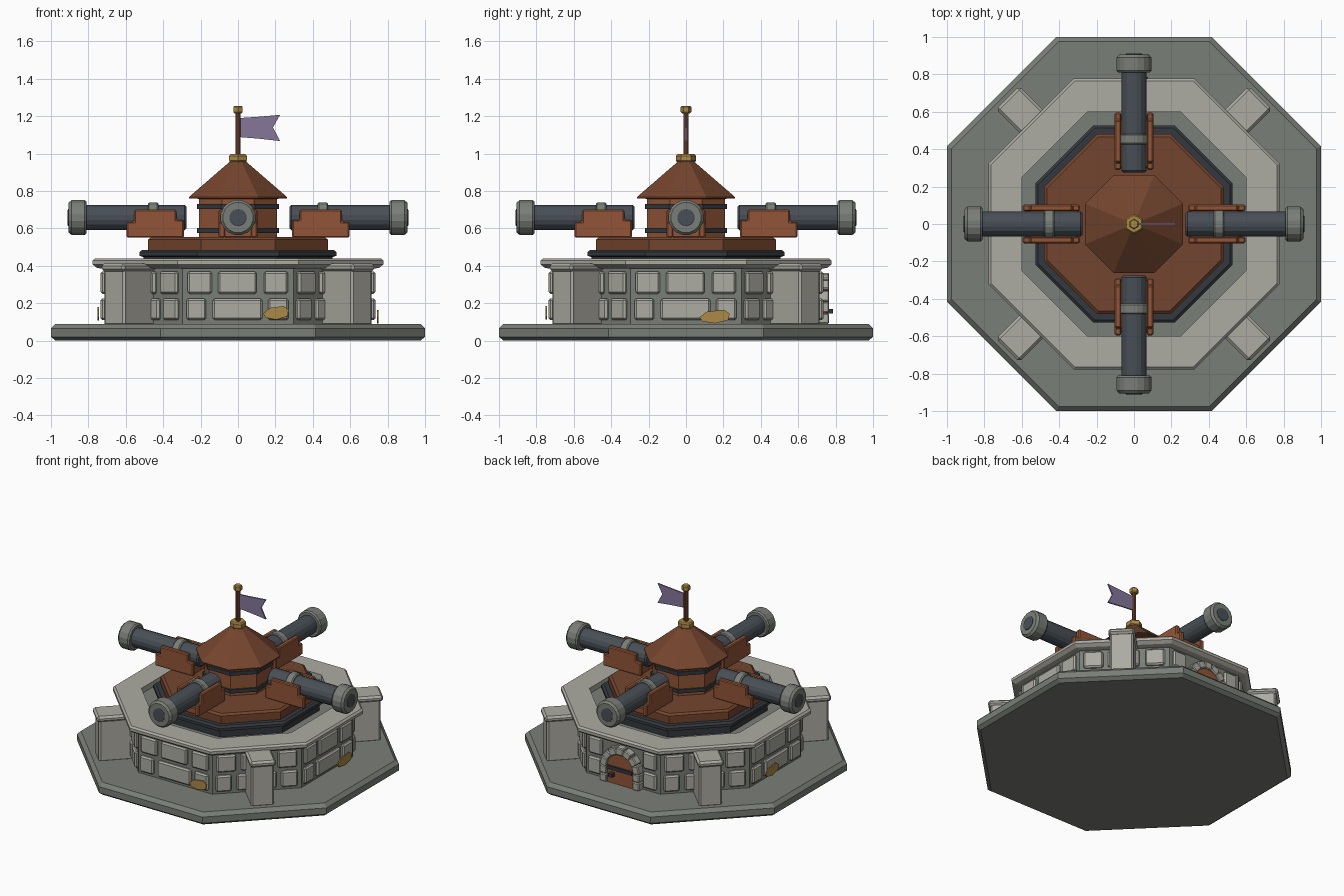
import bpy, bmesh
from math import pi, cos, sin, radians
from mathutils import Matrix, Vector

if "Cube" in bpy.data.objects:
    bpy.data.objects.remove(bpy.data.objects["Cube"], do_unlink=True)


def material(name, rgb):
    """Flat colour given as sRGB bytes, stored linear."""
    lin = [((c / 255 + 0.055) / 1.055) ** 2.4 for c in rgb]
    m = bpy.data.materials.new(name)
    m.use_nodes = True
    m.diffuse_color = (*lin, 1)
    m.node_tree.nodes["Principled BSDF"].inputs["Base Color"].default_value = (*lin, 1)
    return m


LIGHT = material("light stone", (172, 171, 162))
GREY = material("grey stone", (122, 126, 119))
IRON = material("dark iron", (52, 56, 61))
GUN = material("gunmetal", (72, 79, 86))
TIMBER = material("timber", (146, 85, 55))
WOOD = material("dark wood", (116, 69, 46))
GOLD = material("brass", (172, 138, 70))
CLOTH = material("purple cloth", (134, 118, 154))


def face_frame(k):
    """Frame of the k-th octagon side: side 0 faces -y, then counterclockwise."""
    return Matrix.Rotation(k * pi / 4, 4, 'Z')


def box(bm, lo, hi, m=Matrix()):
    lo, hi = Vector(lo), Vector(hi)
    size = Matrix.Diagonal((*(hi - lo), 1))
    bmesh.ops.create_cube(bm, size=1, matrix=m @ Matrix.Translation((lo + hi) / 2) @ size)


def lathe(bm, profile, n=8, m=Matrix(), closed=False):
    """Stack n-sided rings of (flat-to-centre distance, height) along z."""
    rings = []
    for r, z in profile:
        rr = r / cos(pi / n)
        angles = [(i + 0.5) * 2 * pi / n for i in range(n)]
        rings.append([bm.verts.new(m @ Vector((rr * cos(a), rr * sin(a), z))) for a in angles])
    pairs = list(zip(rings, rings[1:]))
    if closed:
        pairs.append((rings[-1], rings[0]))
    else:
        bm.faces.new(rings[0])
        bm.faces.new(rings[-1])
    for a, b in pairs:
        for i in range(n):
            j = (i + 1) % n
            bm.faces.new((a[i], a[j], b[j], b[i]))


def plate(bm, outline, y0, y1, m=Matrix()):
    """Extrude an (x, z) outline between two depths."""
    a, b = ([bm.verts.new(m @ Vector((x, y, z))) for x, z in outline] for y in (y0, y1))
    bm.faces.new(a)
    bm.faces.new(b)
    for i in range(len(a)):
        j = (i + 1) % len(a)
        bm.faces.new((a[i], a[j], b[j], b[i]))


def finish(bm, name, mat, bevel=0):
    bmesh.ops.recalc_face_normals(bm, faces=bm.faces)
    mesh = bpy.data.meshes.new(name)
    bm.to_mesh(mesh)
    bm.free()
    mesh.materials.append(mat)
    ob = bpy.data.objects.new(name, mesh)
    bpy.context.collection.objects.link(ob)
    if bevel:
        mod = ob.modifiers.new("Bevel", 'BEVEL')
        mod.width = bevel
        mod.segments = 1
        mod.limit_method = 'ANGLE'
        mod.angle_limit = radians(40)
    return ob


def turned(name, mat, profile, n=8, closed=False):
    bm = bmesh.new()
    lathe(bm, profile, n, closed=closed)
    return finish(bm, name, mat)


# Ground slab, wall core and coping
turned("base_slab", GREY, [(0.975, 0), (1, 0.02), (1, 0.065), (0.975, 0.09)])
turned("wall_core", GREY, [(0.715, 0.08), (0.715, 0.4)])
turned("wall_coping", LIGHT, [(0.6, 0.385), (0.6, 0.44), (0.765, 0.44), (0.778, 0.428),
                              (0.778, 0.408), (0.755, 0.39), (0.73, 0.385)], closed=True)

# Two courses of wall blocks on every side, leaving room for the door at the back
bm = bmesh.new()
courses = [(0.11, 0.225, [(-0.275, -0.17), (-0.135, 0.13), (0.16, 0.27)]),
           (0.25, 0.37, [(-0.27, -0.14), (-0.107, 0.1), (0.138, 0.267)])]
for k in range(8):
    for z0, z1, blocks in courses:
        for u0, u1 in blocks:
            if k == 4:
                if u0 < 0 < u1:
                    continue
                u0, u1 = (u0, min(u1, -0.165)) if u0 < 0 else (max(u0, 0.165), u1)
            box(bm, (u0, -0.735, z0), (u1, -0.7, z1), face_frame(k))
finish(bm, "wall_blocks", LIGHT, 0.01)

# Buttresses on the diagonal sides
bm, caps = bmesh.new(), bmesh.new()
for k in (1, 3, 5, 7):
    box(bm, (-0.077, -0.94, 0.08), (0.077, -0.65, 0.385), face_frame(k))
    box(caps, (-0.087, -0.955, 0.37), (0.087, -0.65, 0.412), face_frame(k))
finish(bm, "buttresses", LIGHT, 0.012)
finish(caps, "buttress_caps", LIGHT, 0.014)

# Brass patches on three sides
patch = [(-0.07, -0.005), (-0.035, 0.025), (0.04, 0.035), (0.065, 0.015),
         (0.06, -0.02), (0, -0.038), (-0.055, -0.028)]
bm = bmesh.new()
for k, u, z, s in ((0, 0.205, 0.15, 1), (2, 0.155, 0.13, 1.2), (6, -0.08, 0.145, 1.1)):
    plate(bm, [(u + x * s, z + y) for x, y in patch], -0.742, -0.75, face_frame(k))
finish(bm, "wall_patches", GOLD)

# Arched door with stone surround
BACK = face_frame(4)
SPRING = 0.205
bm = bmesh.new()
arch = [(0.107 * cos(i * pi / 10), SPRING + 0.107 * sin(i * pi / 10)) for i in range(11)]
plate(bm, [(0.107, 0.09)] + arch + [(-0.107, 0.09)], -0.71, -0.752, BACK)
finish(bm, "door", TIMBER)
bm = bmesh.new()
for i in range(7):
    a = (i - 3) * pi / 7
    turn = Matrix.Translation((0, 0, SPRING)) @ Matrix.Rotation(a, 4, 'Y')
    box(bm, (-0.03, -0.765, 0.104), (0.03, -0.7, 0.157), BACK @ turn)
for side in (-1, 1):
    for z in (0.09, 0.15):
        box(bm, (side * 0.131 - 0.027, -0.765, z), (side * 0.131 + 0.027, -0.7, z + 0.056), BACK)
finish(bm, "door_surround", LIGHT, 0.006)
bm = bmesh.new()
box(bm, (-0.1, -0.765, 0.19), (0.1, -0.74, 0.215), BACK)
box(bm, (-0.075, -0.785, 0.145), (-0.045, -0.74, 0.17), BACK)
finish(bm, "door_strap_and_handle", IRON)

# Turning platform and central hut
turned("turret_ring", IRON, [(0.505, 0.395), (0.505, 0.447), (0.527, 0.453),
                             (0.527, 0.473), (0.512, 0.485)])
turned("turret_platform", WOOD, [(0.48, 0.48), (0.48, 0.54), (0.465, 0.553)])
turned("hut_body", TIMBER, [(0.208, 0.55), (0.208, 0.765)])
bm = bmesh.new()
for z in (0.575, 0.703):
    lathe(bm, [(0.22, z), (0.22, z + 0.027)])
finish(bm, "hut_bands", IRON)
turned("roof", WOOD, [(0.19, 0.757), (0.262, 0.761), (0.262, 0.768), (0.04, 0.96)])

# Flagpole
turned("roof_collar", GOLD, [(0.042, 0.955), (0.047, 0.962), (0.047, 0.988), (0.04, 0.997)], 6)
turned("flagpole", WOOD, [(0.014, 0.98), (0.014, 1.23)], 8)
turned("flagpole_finial", GOLD, [(0.019, 1.215), (0.025, 1.222), (0.025, 1.248), (0.02, 1.255)], 6)
bm = bmesh.new()
plate(bm, [(0.01, 1.19), (0.11, 1.197), (0.225, 1.207), (0.187, 1.14),
           (0.225, 1.067), (0.11, 1.08), (0.01, 1.088)], -0.005, 0.005)
finish(bm, "flag", CLOTH)

# Four cannons on carriages
cheek = [(0.29, 0.552), (0.29, 0.645), (0.33, 0.645), (0.33, 0.7),
         (0.555, 0.7), (0.555, 0.635), (0.595, 0.635), (0.595, 0.552)]
for k, side in ((0, "front"), (2, "left"), (4, "back"), (6, "right")):
    frame = face_frame(k)
    axis = frame @ Matrix.Translation((0, 0, 0.658)) @ Matrix.Rotation(pi / 2, 4, 'X')
    bm = bmesh.new()
    lathe(bm, [(0.058, 0.275), (0.068, 0.285), (0.068, 0.33), (0.066, 0.82),
               (0.046, 0.83), (0.046, 0.908), (0.04, 0.911)], 16, axis)
    finish(bm, side + "_cannon_barrel", GUN)
    bm = bmesh.new()
    lathe(bm, [(0.06, 0.81), (0.084, 0.81), (0.093, 0.82), (0.093, 0.89),
               (0.08, 0.905), (0.046, 0.905)], 16, axis)
    lathe(bm, [(0.074, 0.425), (0.08, 0.432), (0.08, 0.475), (0.074, 0.482)], 16, axis)
    finish(bm, side + "_cannon_rings", GREY)
    bm = bmesh.new()
    sideways = frame @ Matrix.Rotation(-pi / 2, 4, 'Z')
    for y in (-0.103, 0.07):
        plate(bm, cheek, y, y + 0.033, sideways)
    box(bm, (0.3, -0.075, 0.552), (0.58, 0.075, 0.6), sideways)
    finish(bm, side + "_cannon_carriage", TIMBER, 0.006)
